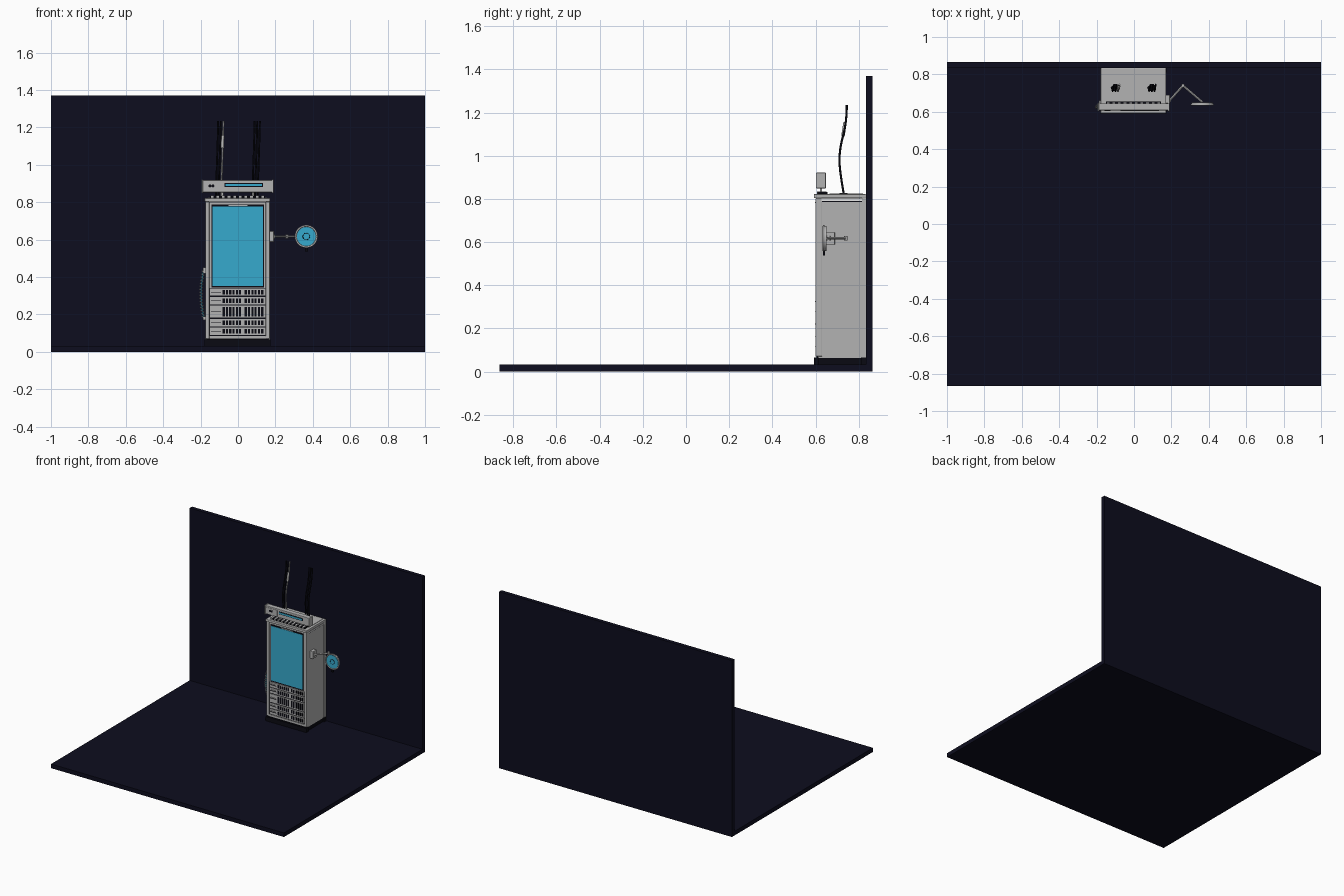
import bpy, math
from mathutils import Vector

if "Cube" in bpy.data.objects:
    bpy.data.objects.remove(bpy.data.objects["Cube"], do_unlink=True)


def material(name, r, g, b):
    m = bpy.data.materials.new(name)
    m.use_nodes = True
    m.diffuse_color = (r, g, b, 1)
    m.node_tree.nodes["Principled BSDF"].inputs["Base Color"].default_value = (r, g, b, 1)
    return m


navy = material("dark navy", 0.004, 0.004, 0.013)
black = material("black", 0.003, 0.003, 0.006)
grey = material("light grey", 0.45, 0.45, 0.45)
cyan = material("cyan", 0.037, 0.40, 0.61)
white = material("white", 0.9, 0.9, 0.9)


def box(name, x, y, z, mat, bevel=0):
    """Box given as (min, max) pairs on each axis."""
    spans = (x, y, z)
    bpy.ops.mesh.primitive_cube_add(size=1, location=[(a + b) / 2 for a, b in spans])
    ob = bpy.context.object
    ob.name = name
    ob.scale = [b - a for a, b in spans]
    bpy.ops.object.transform_apply(location=False, rotation=False, scale=True)
    ob.data.materials.append(mat)
    if bevel:
        mod = ob.modifiers.new("bevel", 'BEVEL')
        mod.width, mod.segments = bevel, 2
    return ob


def rod(name, a, b, radius, mat, sides=24):
    a, b = Vector(a), Vector(b)
    bpy.ops.mesh.primitive_cylinder_add(vertices=sides, radius=radius, depth=(b - a).length,
                                        location=(a + b) / 2)
    ob = bpy.context.object
    ob.name = name
    ob.rotation_euler = (b - a).to_track_quat('Z', 'Y').to_euler()
    ob.data.materials.append(mat)
    bpy.ops.object.shade_smooth_by_angle()
    return ob


def cable(name, points, radius, mat, kind='NURBS'):
    cu = bpy.data.curves.new(name, 'CURVE')
    cu.dimensions = '3D'
    cu.bevel_depth, cu.bevel_resolution = radius, 2
    cu.use_fill_caps = True
    sp = cu.splines.new(kind)
    sp.points.add(len(points) - 1)
    for p, co in zip(sp.points, points):
        p.co = (*co, 1)
    sp.use_endpoint_u = True
    ob = bpy.data.objects.new(name, cu)
    cu.materials.append(mat)
    bpy.context.collection.objects.link(ob)
    return ob


# room
box("floor", (-1, 1), (-0.865, 0.865), (0, 0.032), navy)
box("back_wall", (-1, 1), (0.835, 0.865), (0, 1.37), navy)

# cabinet shell and plinth
box("plinth", (-0.168, 0.163), (0.605, 0.825), (0.032, 0.075), black)
for y in (0.592, 0.81):
    box("plinth_foot", (-0.178, 0.173), (y, y + 0.025), (0.032, 0.065), black)
box("cabinet_body", (-0.17, 0.165), (0.612, 0.822), (0.062, 0.80), grey)
box("rear_frame", (-0.175, 0.17), (0.815, 0.834), (0.062, 0.81), grey)
for side, x in (("right", -0.175), ("left", 0.148)):
    box(side + "_front_post", (x, x + 0.022), (0.600, 0.63), (0.07, 0.803), grey, 0.003)
box("bottom_rail", (-0.16, 0.155), (0.602, 0.62), (0.07, 0.085), grey)
box("top_plate", (-0.178, 0.172), (0.592, 0.834), (0.803, 0.822), grey, 0.003)
box("top_panel", (-0.16, 0.155), (0.665, 0.82), (0.815, 0.825), grey)

# light strips high on the cabinet sides
for side, x in (("right", -0.171), ("left", 0.166)):
    box(side + "_strip_surround", (x - 0.002, x + 0.002), (0.617, 0.823), (0.786, 0.802), black)
    box(side + "_light_strip", (x - 0.004, x + 0.004), (0.622, 0.818), (0.790, 0.799), white)

# screen
box("screen_surround", (-0.152, 0.148), (0.605, 0.62), (0.34, 0.80), grey)
box("screen_border", (-0.143, 0.139), (0.602, 0.607), (0.345, 0.787), black)
box("screen", (-0.137, 0.133), (0.600, 0.604), (0.353, 0.777), cyan)
box("screen_top_tab", (-0.05, 0.05), (0.598, 0.604), (0.780, 0.785), grey)

# rack units with handles and vent slots
box("rack_shadow", (-0.153, 0.148), (0.608, 0.616), (0.08, 0.342), black)
for low, high in ((0.300, 0.338), (0.254, 0.294), (0.183, 0.247), (0.136, 0.176), (0.090, 0.130)):
    box("rack_unit", (-0.149, 0.146), (0.603, 0.614), (low, high), grey)
    mid = (low + high) / 2
    box("rack_label_line", (-0.145, -0.092), (0.601, 0.604), (mid - 0.003, mid), black)
    box("rack_handle", (-0.14, -0.10), (0.598, 0.604), (mid + 0.003, mid + 0.007), grey)
    for start in (-0.082, 0.036):
        for i in range(6):
            x = start + i * 0.0175
            box("vent_slot", (x, x + 0.0115), (0.601, 0.605), (low + 0.007, high - 0.008), black)

# connector strip on the roof
box("connector_strip", (-0.15, 0.145), (0.61, 0.655), (0.82, 0.832), black)
for i in range(10):
    x = -0.145 + i * 0.03
    box("connector_tab", (x, x + 0.014), (0.606, 0.65), (0.823, 0.835), grey)

# header sign on two short stems
for x in (-0.083, 0.08):
    box("sign_stem", (x - 0.005, x + 0.005), (0.62, 0.63), (0.82, 0.86), grey)
box("header_sign", (-0.19, 0.185), (0.608, 0.645), (0.853, 0.918), grey, 0.003)
for side, x in (("right", -0.196), ("left", 0.182)):
    box(side + "_sign_cap", (x, x + 0.008), (0.602, 0.648), (0.849, 0.921), grey, 0.003)
box("sign_slot", (-0.073, 0.133), (0.605, 0.61), (0.882, 0.902), black)
box("sign_display", (-0.068, 0.128), (0.603, 0.607), (0.886, 0.898), cyan)
box("sign_button_plate", (-0.178, -0.088), (0.606, 0.61), (0.864, 0.907), grey)
for x in (-0.15, -0.134):
    rod("sign_button", (x, 0.603, 0.887), (x, 0.61, 0.887), 0.008, black, 16)

# antenna cables rising from two roof openings
for x0 in (-0.1, 0.095):
    rod("cable_opening", (x0, 0.73, 0.82), (x0, 0.73, 0.828), 0.018, black)
    for dx in (-0.014, 0, 0.014):
        x = x0 + dx
        mat = grey if x0 < 0 and dx > 0 else black
        path = [(x - 0.004, 0.731, 0.82), (x - 0.002, 0.718, 0.90), (x, 0.705, 0.98),
                (x + 0.004, 0.722, 1.08), (x + 0.006, 0.744, 1.15), (x + 0.008, 0.745, 1.235)]
        cable("antenna_cable", path, 0.005, mat)
rod("cable_sleeve", (-0.083, 0.727, 1.09), (-0.081, 0.737, 1.155), 0.008, grey)

# jointed arm with a round scanner
arm_z = 0.617
box("arm_bracket", (0.166, 0.192), (0.645, 0.69), (0.588, 0.645), grey, 0.003)
shoulder, elbow, wrist = (0.19, 0.66, arm_z), (0.262, 0.74, arm_z), (0.365, 0.652, arm_z)
rod("upper_arm", shoulder, elbow, 0.006, grey, 12)
rod("forearm", elbow, wrist, 0.006, grey, 12)
for x, y, z in (shoulder, elbow):
    rod("arm_joint", (x, y, z - 0.011), (x, y, z + 0.011), 0.009, grey)
rod("scanner_back", (0.365, 0.638, 0.617), (0.365, 0.65, 0.617), 0.058, grey, 32)
rod("scanner_face", (0.365, 0.635, 0.617), (0.365, 0.64, 0.617), 0.051, cyan, 32)
for radius, thickness, mat in ((0.057, 0.005, grey), (0.018, 0.0015, black)):
    bpy.ops.mesh.primitive_torus_add(location=(0.365, 0.638 if mat == grey else 0.635, 0.617),
                                     rotation=(math.pi / 2, 0, 0), major_segments=32,
                                     minor_segments=8, major_radius=radius, minor_radius=thickness)
    ring = bpy.context.object
    ring.name = "scanner_ring"
    ring.data.materials.append(mat)
    bpy.ops.object.shade_smooth()
box("scanner_grip", (0.357, 0.373), (0.634, 0.645), (0.537, 0.56), black)

# coiled cord hanging on the right side, with a cyan core
box("cord_socket", (-0.186, -0.168), (0.625, 0.66), (0.42, 0.45), grey)
box("cord_plug", (-0.186, -0.168), (0.625, 0.66), (0.17, 0.19), grey)


def cord_point(t, radius, turns=16):
    a = t * turns * math.tau
    bow = math.sin(math.pi * t)
    return (-0.183 - 0.014 * bow + radius * math.cos(a),
            0.64 + radius * math.sin(a) - 0.015 * bow, 0.44 - 0.26 * t)


cable("coiled_cord", [cord_point(i / 160, 0.009) for i in range(161)], 0.0025, grey, 'POLY')
cable("cord_core", [cord_point(i / 20, 0) for i in range(21)], 0.004, cyan, 'POLY')
